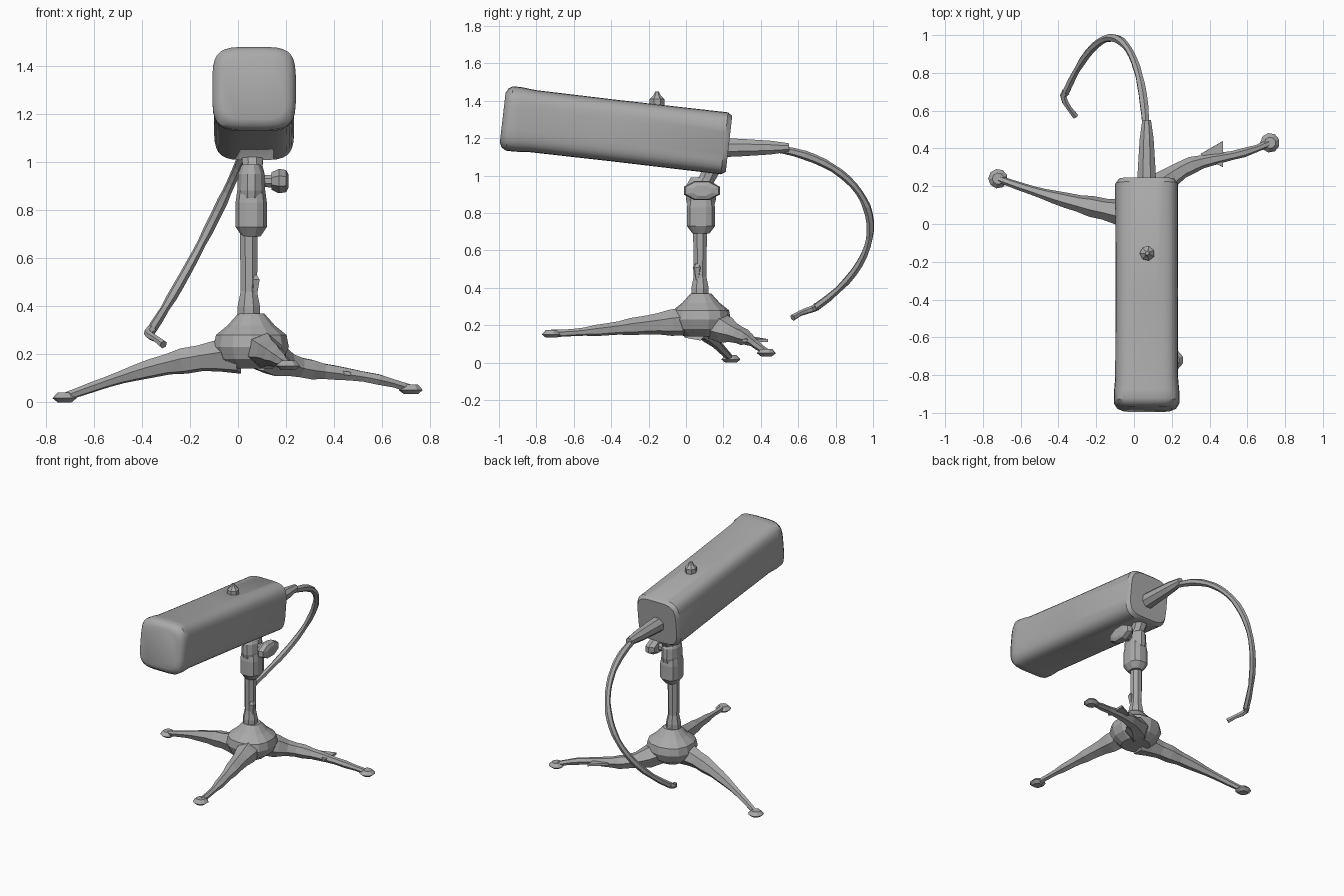
import bpy
import bmesh
import math
import random
from mathutils import Vector, Quaternion
from mathutils.geometry import interpolate_bezier

random.seed(4)
cube = bpy.data.objects.get("Cube")
if cube:
    bpy.data.objects.remove(cube, do_unlink=True)

GREY = (0.4, 0.4, 0.4, 1)
grey = bpy.data.materials.new("plain grey")
grey.use_nodes = True
grey.diffuse_color = GREY
grey.node_tree.nodes["Principled BSDF"].inputs["Base Color"].default_value = GREY


def outline(sides, radius, stretch, power):
    """Superellipse: power 2 is round, higher is squarer."""
    points = []
    for i in range(sides):
        angle = 2 * math.pi * (i + 0.5) / sides
        c, s = math.cos(angle), math.sin(angle)
        points.append(Vector((radius * math.copysign(abs(c) ** (2 / power), c),
                              radius * stretch * math.copysign(abs(s) ** (2 / power), s),
                              0)))
    return points


def sweep(name, path, radii, sides=6, stretch=1, power=2, smooth=False):
    """Skin outlines of changing radius set square to a path, with closed ends."""
    bm = bmesh.new()
    turn, heading, loops = Quaternion(), Vector((0, 0, 1)), []
    last = len(path) - 1
    for i, (centre, radius) in enumerate(zip(path, radii)):
        ahead = (path[min(i + 1, last)] - path[max(i - 1, 0)]).normalized()
        turn = heading.rotation_difference(ahead) @ turn
        heading = ahead
        loops.append([bm.verts.new(centre + turn @ point)
                      for point in outline(sides, radius, stretch, power)])
    for low, high in zip(loops, loops[1:]):
        for i in range(sides):
            j = (i + 1) % sides
            bm.faces.new((low[i], low[j], high[j], high[i]))
    bm.faces.new(loops[0])
    bm.faces.new(loops[-1])
    bmesh.ops.recalc_face_normals(bm, faces=bm.faces)
    mesh = bpy.data.meshes.new(name)
    bm.to_mesh(mesh)
    bm.free()
    mesh.materials.append(grey)
    part = bpy.data.objects.new(name, mesh)
    bpy.context.collection.objects.link(part)
    if smooth:
        bpy.ops.object.select_all(action="DESELECT")
        part.select_set(True)
        bpy.context.view_layer.objects.active = part
        bpy.ops.object.shade_smooth_by_angle(angle=math.radians(35))


def spindle(name, base, axis, profile, **options):
    """Part on a straight axis; profile holds (distance along axis, radius)."""
    base, axis = Vector(base), Vector(axis)
    sweep(name, [base + axis * along for along, radius in profile],
          [radius for along, radius in profile], **options)


def limb(name, controls, thick, thin, steps=12, wobble=0.12):
    """Rough tapering tube along a cubic curve."""
    start, leave, arrive, end = map(Vector, controls)
    path = interpolate_bezier(start, leave, arrive, end, steps)
    radii = [(thin + (thick - thin) * (1 - i / (steps - 1)) ** 2)
             * random.uniform(1 - wobble, 1 + wobble) for i in range(steps)]
    sweep(name, path, radii)


UP = (0, 0, 1)
STAND = (0.055, 0.08, 0)

# Long squarish body, tilted up, with a slightly flared front rim
body_front = Vector((0.067, -0.98, 1.31))
body_back = Vector((0.067, 0.23, 1.17))
body_profile = [(0, 0.8), (0.01, 0.95), (0.03, 1.04), (0.07, 1.04), (0.13, 1),
                (0.5, 0.99), (0.98, 1), (1, 0.9)]
spindle("body", body_front, body_back - body_front,
        [(along, size * 0.167) for along, size in body_profile],
        sides=32, power=4.2, smooth=True)

# Small peg on top
spindle("top_peg", (0.07, -0.155, 1.37), UP,
        [(0, 0.04), (0.04, 0.04), (0.06, 0.02), (0.08, 0.01)], sides=7)

# Hanging cable, its thick sleeve and its hooked end
spindle("cable_sleeve", (0.067, 0.2, 1.15), (0, 1, 0),
        [(0, 0.055), (0.1, 0.05), (0.25, 0.04), (0.35, 0.025)], sides=8)
cable_end = (-0.36, 0.7, 0.3)
limb("cable", [(0.06, 0.25, 1.15), (0.1, 0.9, 1.2), (-0.1, 1.28, 0.7), cable_end],
     0.024, 0.02, steps=28)
limb("cable_hook", [cable_end, (-0.4, 0.68, 0.28), (-0.35, 0.62, 0.28), (-0.31, 0.57, 0.24)],
     0.022, 0.016, steps=5)

# Neck, collar and column stacked on the stand axis
spindle("neck", (0.06, 0.09, 0.94), (0, 0.5, 1),
        [(0, 0.055), (0.04, 0.045), (0.1, 0.05)], sides=8)
spindle("swivel", STAND, UP, [(0.85, 0.055), (0.88, 0.06), (0.95, 0.057), (0.99, 0.04)],
        sides=12, stretch=1.4)
spindle("collar", STAND, UP, [(0.69, 0.04), (0.73, 0.067), (0.83, 0.067), (0.88, 0.06)],
        sides=12, stretch=1.15, power=2.6)
spindle("column", (0.045, 0.075, 0), UP, [(0.34, 0.05), (0.4, 0.05), (0.46, 0.037), (0.71, 0.04)],
        sides=8)
spindle("column_chip", (0.07, 0.06, 0), UP, [(0.42, 0.006), (0.51, 0.025), (0.53, 0.01)], sides=5)

# Wide clamp knob on the left side
spindle("knob_stem", (0.08, 0.085, 0.92), (1, 0, 0), [(0, 0.025), (0.08, 0.03)], sides=8)
spindle("clamp_knob", (0.14, 0.085, 0.92), (1, 0, 0),
        [(0, 0.04), (0.03, 0.055), (0.06, 0.05), (0.07, 0.03)], sides=8, stretch=1.9)

# Tripod hub
spindle("hub", STAND, UP, [(0.14, 0.09), (0.18, 0.14), (0.23, 0.16), (0.28, 0.15),
                           (0.32, 0.1), (0.37, 0.055)], sides=14, power=2.3)

# Three legs, each ending in a small flat foot
LEGS = {
    "right": [(0, 0.05, 0.2), (-0.3, 0.1, 0.18), (-0.5, 0.16, 0.1), (-0.72, 0.24, 0.022)],
    "left": [(0.1, 0.15, 0.2), (0.3, 0.4, 0.1), (0.45, 0.3, 0.15), (0.72, 0.43, 0.056)],
    "front": [(0.1, 0, 0.22), (0.15, -0.3, 0.2), (0.2, -0.5, 0.16), (0.21, -0.72, 0.156)],
}
for side, controls in LEGS.items():
    limb(side + "_leg", controls, 0.08, 0.02)
    spindle(side + "_foot", controls[-1], UP,
            [(-0.022, 0.03), (-0.005, 0.052), (0.018, 0.03)], sides=9)

# Thin snag on the left leg
spindle("leg_snag", (0.43, 0.37, 0.115), (0.1, 0, 1), [(0, 0.08), (0.015, 0.08)], sides=3)
